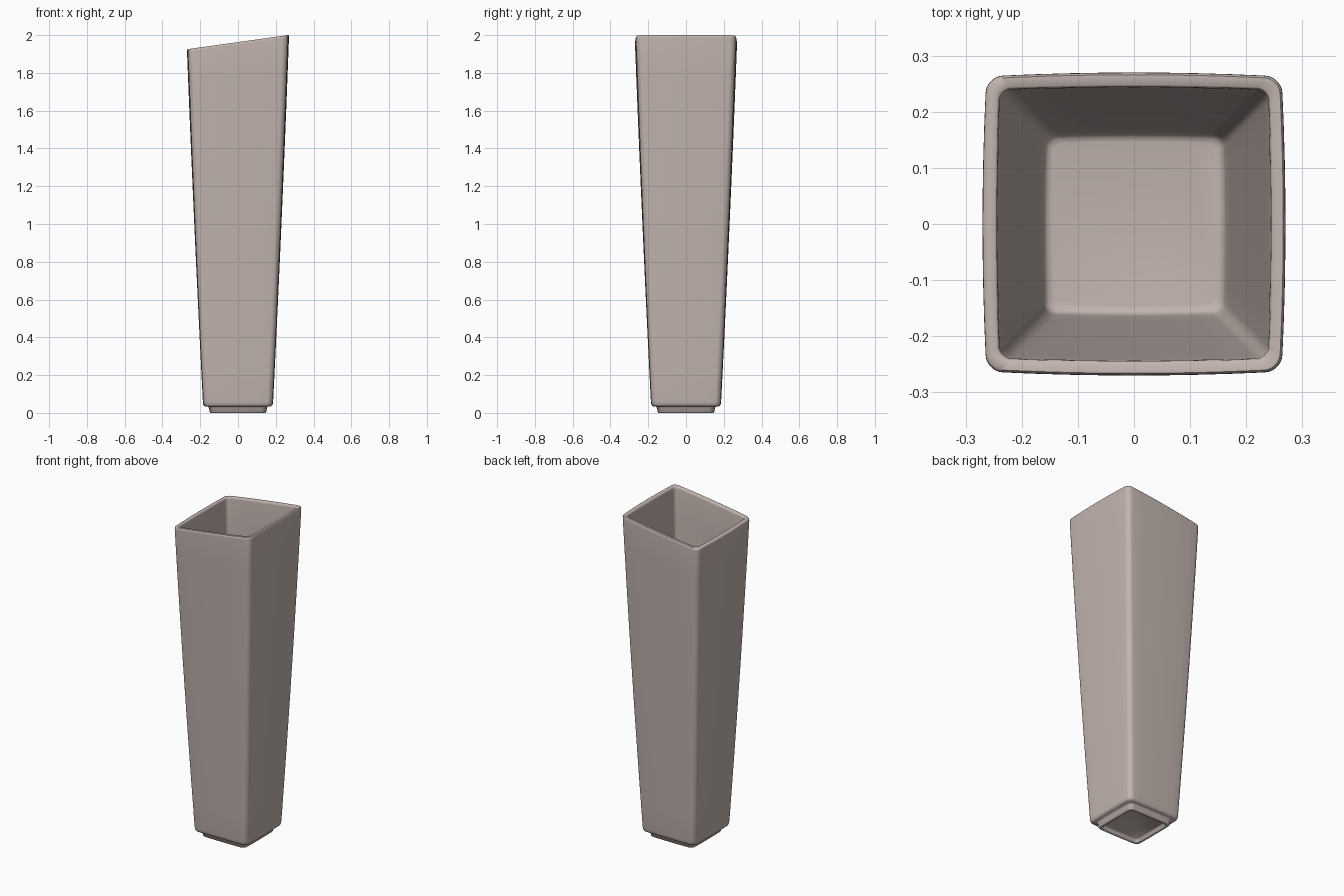
import bpy
import bmesh
import math

cube = bpy.data.objects.get("Cube")
if cube:
    bpy.data.objects.remove(cube, do_unlink=True)

SLANT = 0.14       # slope of the rim from side to side
MEAN_TOP = 1.963   # rim height on the centre line
ARC, SIDE = 6, 8   # steps per corner and per side


def rounded_square(half, radius, bulge):
    """Points of a square outline with round corners and slightly bowed sides."""
    inner = half - radius
    quarter = [(half, -inner + 2 * inner * i / SIDE) for i in range(SIDE)]
    for i in range(ARC):
        a = math.pi / 2 * i / ARC
        quarter.append((inner + radius * math.cos(a), inner + radius * math.sin(a)))
    points = []
    for turn in range(4):
        c, s = round(math.cos(turn * math.pi / 2)), round(math.sin(turn * math.pi / 2))
        for x, y in quarter:
            bx = x - bulge * (y / half) ** 2 * x / half
            by = y - bulge * (x / half) ** 2 * y / half
            points.append((c * bx - s * by, s * bx + c * by))
    return points


def wall(low, high, steps, bow):
    """Profile rows between two levels, bowed a little outward."""
    rows = []
    for i in range(1, steps):
        t = i / steps
        row = [a + (b - a) * t for a, b in zip(low, high)]
        row[0] += bow * 4 * t * (1 - t)
        rows.append(tuple(row))
    return rows


# Profile rows: half width, height, corner radius, side bow
foot = [(0.124, 0.020, 0.014, 0.002), (0.128, 0.016, 0.016, 0.002),
        (0.130, 0.004, 0.018, 0.002), (0.134, 0.000, 0.020, 0.002),
        (0.146, 0.000, 0.024, 0.002), (0.150, 0.004, 0.026, 0.002),
        (0.154, 0.028, 0.028, 0.002), (0.158, 0.033, 0.028, 0.002)]
shoulder = [(0.172, 0.034, 0.026, 0.003), (0.180, 0.038, 0.028, 0.003),
            (0.184, 0.046, 0.030, 0.003), (0.186, 0.060, 0.030, 0.003)]
rim = [(0.270, 1.950, 0.030, 0.007), (0.2695, 1.958, 0.030, 0.007),
       (0.266, 1.963, 0.028, 0.007), (0.248, 1.963, 0.024, 0.005),
       (0.2445, 1.960, 0.022, 0.004), (0.243, 1.950, 0.022, 0.004)]
basin = [(0.164, 0.085, 0.022, 0.003), (0.161, 0.072, 0.020, 0.003),
         (0.155, 0.064, 0.018, 0.003), (0.146, 0.062, 0.016, 0.003)]
profile = (foot + shoulder + wall(shoulder[-1], rim[0], 12, 0.003)
           + rim + wall(rim[-1], basin[0], 12, 0.003) + basin)

# Loft the vase through the profile rows
bm = bmesh.new()
rings = []
for half, z, radius, bulge in profile:
    rings.append([bm.verts.new((x, y, z + SLANT * x * z / MEAN_TOP))
                  for x, y in rounded_square(half, radius, bulge)])
for lower, upper in zip(rings, rings[1:]):
    n = len(lower)
    for i in range(n):
        j = (i + 1) % n
        bm.faces.new((lower[i], lower[j], upper[j], upper[i]))
bm.faces.new(rings[0][::-1])
bm.faces.new(rings[-1])
bmesh.ops.recalc_face_normals(bm, faces=bm.faces)
mesh = bpy.data.meshes.new("vase")
bm.to_mesh(mesh)
bm.free()
vase = bpy.data.objects.new("vase", mesh)
bpy.context.collection.objects.link(vase)

# Warm grey glaze
glaze = bpy.data.materials.new("warm_grey_ceramic")
glaze.use_nodes = True
colour = (0.54, 0.46, 0.43, 1.0)
glaze.diffuse_color = colour
glaze.node_tree.nodes["Principled BSDF"].inputs["Base Color"].default_value = colour
mesh.materials.append(glaze)

bpy.context.view_layer.objects.active = vase
vase.select_set(True)
bpy.ops.object.shade_smooth_by_angle(angle=math.radians(50))
